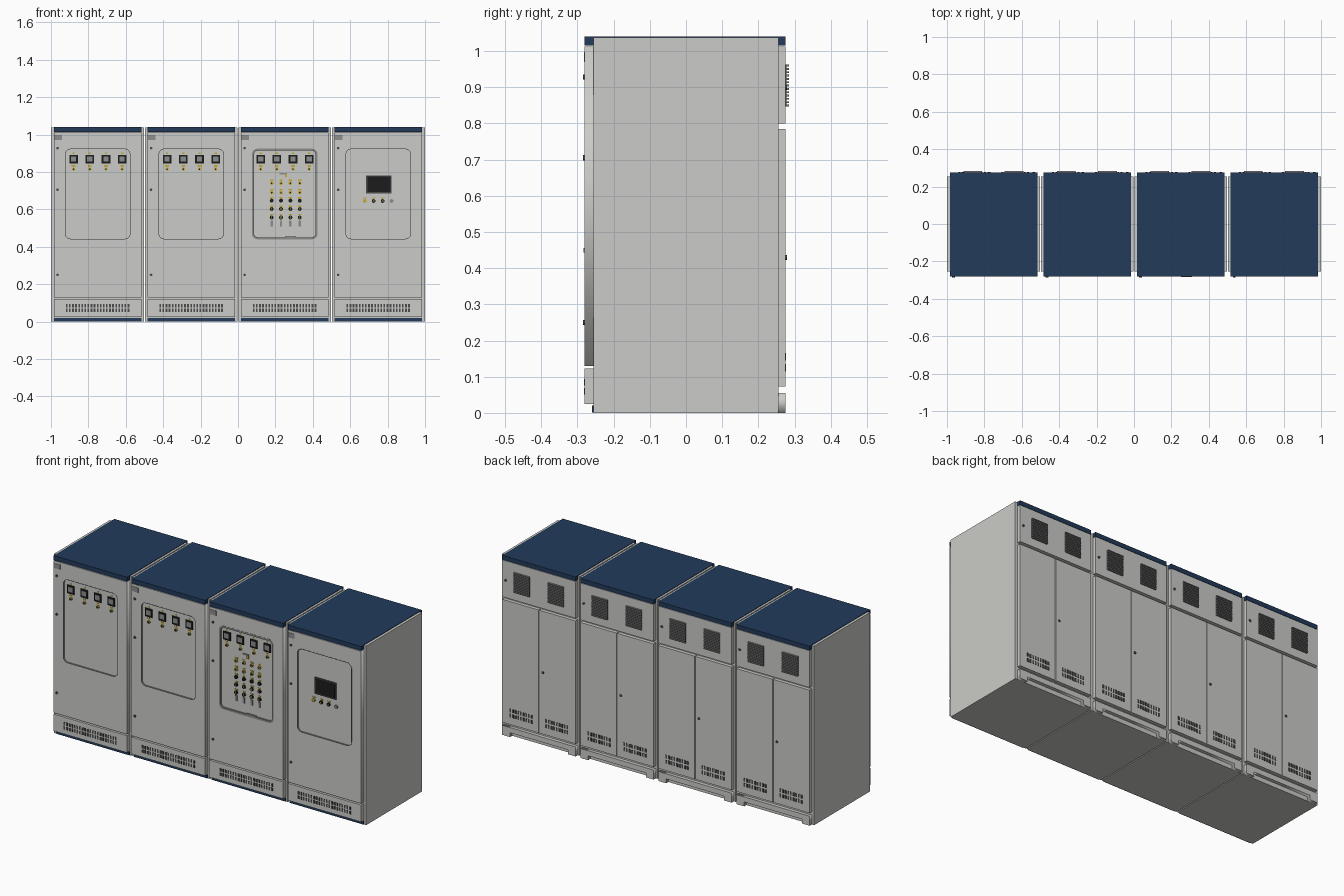
import bpy, bmesh, math
from mathutils import Matrix, Vector

if "Cube" in bpy.data.objects:
    bpy.data.objects.remove(bpy.data.objects["Cube"])


def material(name, rgb):
    m = bpy.data.materials.new(name)
    m.diffuse_color = (*rgb, 1)
    m.use_nodes = True
    m.node_tree.nodes["Principled BSDF"].inputs["Base Color"].default_value = m.diffuse_color
    return m


GREY = material("light grey paint", (0.60, 0.60, 0.58))
MID = material("mid grey metal", (0.27, 0.27, 0.27))
DARK = material("dark grey", (0.07, 0.07, 0.07))
BLUE = material("navy blue", (0.016, 0.043, 0.105))
BLACK = material("black plastic", (0.012, 0.012, 0.012))
YELLOW = material("brass yellow", (0.55, 0.40, 0.03))


def build(name, mat, boxes=(), discs=()):
    """One object from boxes (x0,x1,y0,y1,z0,z1) and y-facing discs (x,z,r,y0,y1)."""
    bm = bmesh.new()
    for x0, x1, y0, y1, z0, z1 in boxes:
        mx = Matrix.Translation(((x0 + x1) / 2, (y0 + y1) / 2, (z0 + z1) / 2))
        bmesh.ops.create_cube(bm, size=1, matrix=mx @ Matrix.Diagonal((x1 - x0, y1 - y0, z1 - z0, 1)))
    for x, z, r, y0, y1 in discs:
        mx = Matrix.Translation((x, (y0 + y1) / 2, z)) @ Matrix.Rotation(math.pi / 2, 4, 'X')
        bmesh.ops.create_cone(bm, cap_ends=True, segments=16, radius1=r, radius2=r,
                              depth=y1 - y0, matrix=mx)
    me = bpy.data.meshes.new(name)
    bm.to_mesh(me)
    bm.free()
    me.materials.append(mat)
    ob = bpy.data.objects.new(name, me)
    bpy.context.collection.objects.link(ob)
    return ob


def rect(x0, x1, z0, z1, r=0.0):
    """Outline of a rectangle, with rounded corners when r > 0."""
    if r == 0:
        return [(x0, z0), (x1, z0), (x1, z1), (x0, z1)]
    pts = []
    for k, (cx, cz) in enumerate([(x1 - r, z1 - r), (x0 + r, z1 - r), (x0 + r, z0 + r), (x1 - r, z0 + r)]):
        for i in range(7):
            a = math.pi / 2 * (k + i / 6)
            pts.append((cx + r * math.cos(a), cz + r * math.sin(a)))
    return pts


def sheet(name, mat, outlines, y0, y1):
    """Extrude filled x-z outlines (inner ones become holes) from y0 to y1."""
    cu = bpy.data.curves.new(name, 'CURVE')
    cu.dimensions = '2D'
    cu.fill_mode = 'BOTH'
    cu.extrude = (y1 - y0) / 2
    for pts in outlines:
        sp = cu.splines.new('POLY')
        sp.points.add(len(pts) - 1)
        for p, (x, z) in zip(sp.points, pts):
            p.co = (x, z, 0, 1)
        sp.use_cyclic_u = True
    cu.materials.append(mat)
    ob = bpy.data.objects.new(name, cu)
    ob.location.y = (y0 + y1) / 2
    ob.rotation_euler.x = math.pi / 2
    bpy.context.collection.objects.link(ob)
    bpy.ops.object.select_all(action='DESELECT')
    ob.select_set(True)
    bpy.context.view_layer.objects.active = ob
    bpy.ops.object.convert(target='MESH')


H = 0.235        # half width of doors and roof
FRONT = -0.28    # front face of doors
PANEL = -0.272   # recessed control panel face
BACK = 0.275     # rear face of doors

for n, c in enumerate((-0.75, -0.25, 0.25, 0.75), 1):
    tag = f"_{n}"
    L, R = c - H, c + H

    # carcass, roof and front kick strip
    build("cabinet_body" + tag, GREY, [(c - (0.25 if n == 1 else 0.247), c + (0.25 if n == 4 else 0.247),
                                        -0.255, 0.255, 0, 1.037)])
    build("roof_cap" + tag, BLUE, [(L, R, FRONT, BACK, 1.015, 1.04)])
    build("kick_strip" + tag, BLUE, [(L, R, -0.26, -0.254, 0.001, 0.02)])

    # front door with a rounded window opening and the panel behind it
    win = (c - 0.175, c + 0.175, 0.44, 0.925)
    sheet("front_door" + tag, GREY, [rect(L, R, 0.13, 1.012), rect(*win, 0.03)], FRONT, -0.255)
    build("control_panel" + tag, GREY, [(win[0] - .001, win[1] + .001, PANEL, -0.256, win[2], win[3])])
    w = 0.011 if n == 3 else 0.003
    inner = (win[0] + w, win[1] - w, win[2] + w, win[3] - w)
    sheet("window_frame" + tag, MID, [rect(*win, 0.03), rect(*inner, 0.03 - w)], FRONT - 0.001, PANEL)

    # door plate and locks
    build("door_plate" + tag, MID, [(L + 0.002, L + 0.043, FRONT - 0.002, FRONT, 0.97, 0.998)])
    build("front_locks" + tag, DARK, discs=[(L + 0.02, z, 0.007, FRONT - 0.005, FRONT)
                                            for z in (0.25, 0.705, 0.928)])

    # lower front vent panel with two rows of slots
    build("front_vent_panel" + tag, GREY, [(L, R, FRONT, -0.255, 0.024, 0.122)])
    build("front_vent_slots" + tag, DARK,
          [(c - 0.17 + i * 0.0165, c - 0.161 + i * 0.0165, FRONT - 0.002, FRONT, z, z + 0.018)
           for i in range(21) for z in (0.051, 0.076)])

    # rear panels, doors and footed plinth
    build("rear_upper_panel" + tag, GREY, [(L, R, 0.255, BACK, 0.80, 1.013)])
    build("rear_doors" + tag, GREY, [(L, c - 0.002, 0.255, BACK, 0.073, 0.785),
                                     (c + 0.002, R, 0.255, BACK, 0.073, 0.785)])
    sheet("rear_plinth" + tag, GREY, [[(L, 0), (L + 0.05, 0), (L + 0.05, 0.025), (R - 0.05, 0.025),
                                       (R - 0.05, 0), (R, 0), (R, 0.055), (L, 0.055)]], 0.255, BACK)
    build("rear_locks" + tag, DARK, discs=[(c - 0.025, 0.43, 0.007, BACK, BACK + 0.004),
                                           (R - 0.022, 0.9, 0.007, BACK, BACK + 0.004)])
    build("rear_vent_slots" + tag, DARK,
          [(c + s * 0.115 + i * 0.017 - 0.005, c + s * 0.115 + i * 0.017 + 0.005, BACK, BACK + 0.002, z, z + 0.02)
           for s in (-1, 1) for i in range(-4, 5) for z in (0.115, 0.145)])

    # rear louvred grilles
    gx = [c - 0.112, c + 0.108]
    build("grille_backing" + tag, DARK, [(x - 0.05, x + 0.05, BACK, BACK + 0.003, 0.847, 0.962) for x in gx])
    build("grille_slats" + tag, MID,
          [(x - 0.05, x + 0.05, BACK, BACK + 0.009, 0.847 + i * 0.0092, 0.852 + i * 0.0092)
           for x in gx for i in range(13)])

    # row of meters with name plates and buttons
    P = PANEL
    if n < 4:
        mx = [c - 0.129 + i * 0.0865 for i in range(4)]
        build("meter_cases" + tag, BLACK, [(x - 0.023, x + 0.023, P - 0.006, P, 0.845, 0.892) for x in mx])
        build("meter_dials" + tag, MID, [(x - 0.014, x + 0.014, P - 0.0075, P - 0.006, 0.856, 0.884) for x in mx])
        build("meter_labels" + tag, YELLOW,
              [(x - 0.01, x + 0.01, P - 0.002, P, 0.828, 0.837) for x in mx]
              + [(x - 0.006, x + 0.006, P - 0.002, P, 0.897, 0.903) for x in mx],
              [(x, 0.815, 0.0085, P - 0.007, P) for x in mx])
        build("meter_button_caps" + tag, BLACK, discs=[(x, 0.815, 0.004, P - 0.009, P - 0.007) for x in mx])

# cabinet 3: grid of lamps and switches
P = PANEL
cols = [0.18 + 0.05 * i for i in range(4)]
build("lamp_grid", YELLOW,
      [(x - 0.009, x + 0.009, P - 0.002, P, z + 0.012, z + 0.019) for x in cols for z in (.74, .69, .647, .602, .557)],
      [(x, z, 0.0095, P - 0.007, P) for x in cols for z in (0.74, 0.69)])
build("lamp_centres", BLACK, discs=[(x, z, 0.004, P - 0.009, P - 0.007) for x in cols for z in (0.74, 0.69)])
build("switch_grid", BLACK, discs=[(x, z, 0.0105, P - 0.007, P) for x in cols for z in (.647, .602, .557)])
build("switch_pointers", YELLOW, [(x - 0.002, x + 0.002, P - 0.009, P - 0.007, z - 0.008, z + 0.008)
                                  for x in cols for z in (0.602, 0.557)])
build("link_terminals", MID, [(x - 0.006, x + 0.006, P - 0.005, P, 0.508, 0.54) for x in cols])
build("selector_plate", MID, [(0.222, 0.262, P - 0.004, P, 0.787, 0.796)])
build("selector_switch", YELLOW, [(0.25, 0.262, P - 0.007, P, 0.772, 0.79)])
build("window_handle", MID, [(0.25, 0.31, FRONT - 0.003, P, 0.443, 0.456)])

# cabinet 4: touch screen and buttons
build("screen_bezel", DARK, [(0.684, 0.822, P - 0.006, P, 0.686, 0.782)])
build("screen", BLACK, [(0.692, 0.816, P - 0.008, P - 0.006, 0.693, 0.775)])
bx = (0.677, 0.725, 0.773, 0.821)
build("screen_button_labels", YELLOW, [(x - 0.009, x + 0.009, P - 0.002, P, 0.658, 0.665) for x in bx[:3]],
      [(bx[0], 0.645, 0.01, P - 0.007, P)])
build("screen_buttons_black", BLACK, discs=[(x, 0.645, 0.01, P - 0.007, P) for x in bx[1:3]])
build("screen_button_grey", MID, discs=[(bx[3], 0.645, 0.01, P - 0.007, P)])
build("screen_button_caps", YELLOW, discs=[(x, 0.645, 0.004, P - 0.009, P - 0.007) for x in bx[1:3]])
